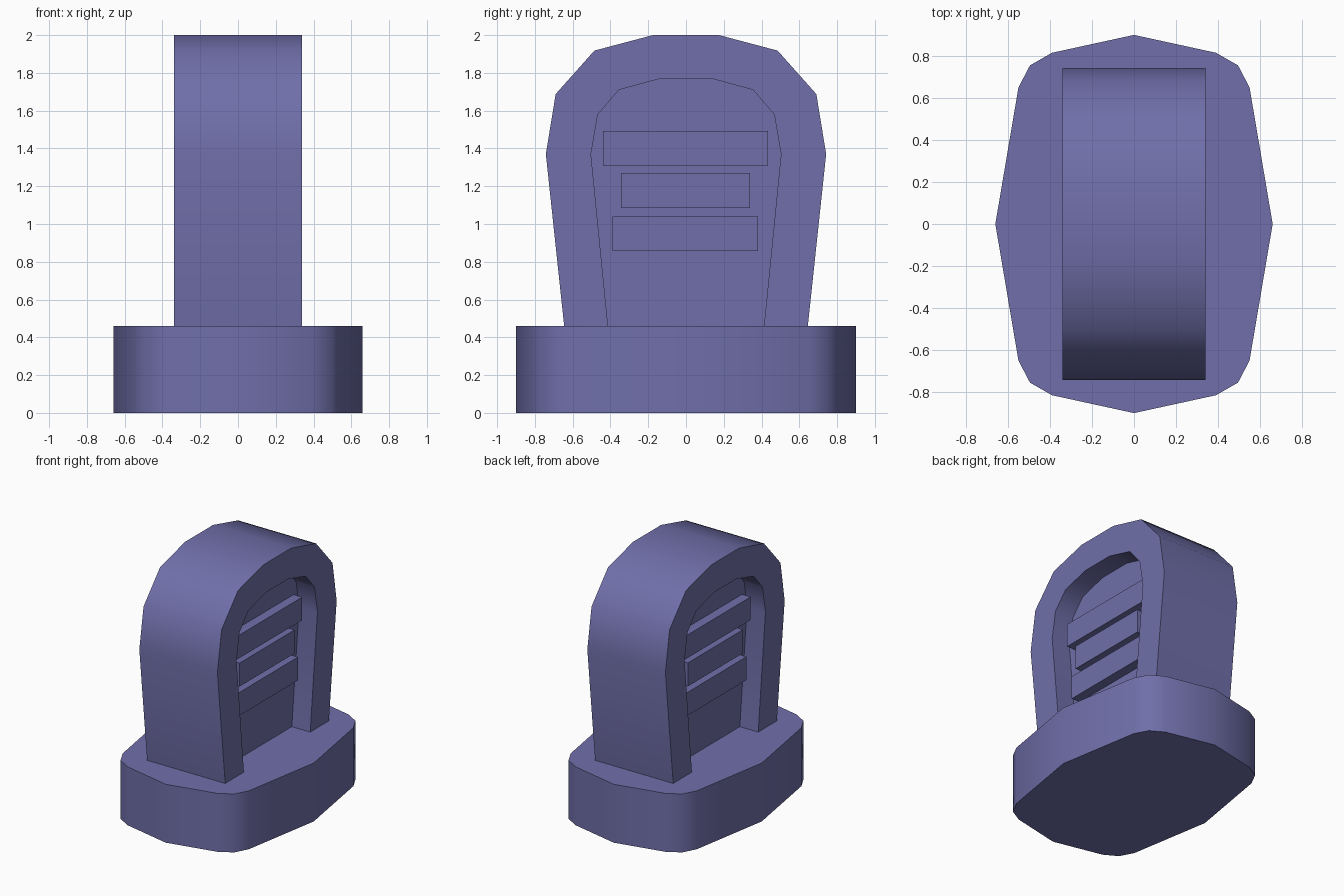
import bpy, bmesh, math

if "Cube" in bpy.data.objects:
    bpy.data.objects.remove(bpy.data.objects["Cube"])

stone = bpy.data.materials.new("slate_purple")
stone.diffuse_color = (0.162, 0.159, 0.402, 1)
stone.use_nodes = True
stone.node_tree.nodes["Principled BSDF"].inputs["Base Color"].default_value = stone.diffuse_color


def finish(name, bm, smooth=True):
    bmesh.ops.recalc_face_normals(bm, faces=bm.faces[:])
    me = bpy.data.meshes.new(name)
    bm.to_mesh(me)
    bm.free()
    me.materials.append(stone)
    ob = bpy.data.objects.new(name, me)
    bpy.context.collection.objects.link(ob)
    if smooth:
        bpy.ops.object.select_all(action='DESELECT')
        ob.select_set(True)
        bpy.context.view_layer.objects.active = ob
        bpy.ops.object.shade_smooth_by_angle(angle=math.radians(40))
    return ob


def mirrored(half):
    return half + [(-a, b) for a, b in reversed(half)]


# Plinth: faceted oval outline, extruded upwards
quarter = [(0.66, 0), (0.55, 0.65), (0.495, 0.755), (0.39, 0.815), (0, 0.9)]
top_half = quarter + [(-x, y) for x, y in reversed(quarter[:-1])]
outline = top_half + [(x, -y) for x, y in reversed(top_half[1:-1])]
bm = bmesh.new()
base = bm.faces.new([bm.verts.new((x, y, 0)) for x, y in outline])
ext = bmesh.ops.extrude_face_region(bm, geom=[base], use_keep_orig=True)
for v in ext['geom']:
    if isinstance(v, bmesh.types.BMVert):
        v.co.z = 0.46
finish("plinth", bm)

# Headstone: arched slab with an arched recess in both broad faces
outer = mirrored([(0.645, 0.46), (0.742, 1.37), (0.69, 1.688), (0.485, 1.918), (0.175, 2.0)])
inner = mirrored([(0.413, 0.46), (0.503, 1.37), (0.467, 1.58), (0.355, 1.71), (0.135, 1.77)])
bm = bmesh.new()
rows = [[bm.verts.new((x, y, z)) for y, z in prof]
        for x, prof in ((0.18, inner), (0.34, inner), (0.34, outer),
                        (-0.34, outer), (-0.34, inner), (-0.18, inner))]
for a, b in zip(rows, rows[1:]):
    for i in range(len(a) - 1):
        bm.faces.new((a[i], a[i + 1], b[i + 1], b[i]))
bm.faces.new(rows[0])
bm.faces.new(rows[-1])
bm.faces.new([r[0] for r in rows] + [r[-1] for r in reversed(rows)])
finish("headstone", bm)

# Inscription bars, raised from the recess on both sides
for name, y0, y1, z0, z1 in (("upper_bar", -0.44, 0.435, 1.31, 1.492),
                             ("middle_bar", -0.345, 0.34, 1.085, 1.27),
                             ("lower_bar", -0.388, 0.382, 0.857, 1.04)):
    for side, s in (("right", 1), ("left", -1)):
        bm = bmesh.new()
        bmesh.ops.create_cube(bm, size=1)
        for v in bm.verts:
            v.co = (s * (0.2075 + 0.095 * v.co.x),
                    (y0 + y1) / 2 + (y1 - y0) * v.co.y,
                    (z0 + z1) / 2 + (z1 - z0) * v.co.z)
        finish(f"{name}_{side}", bm, smooth=False)
